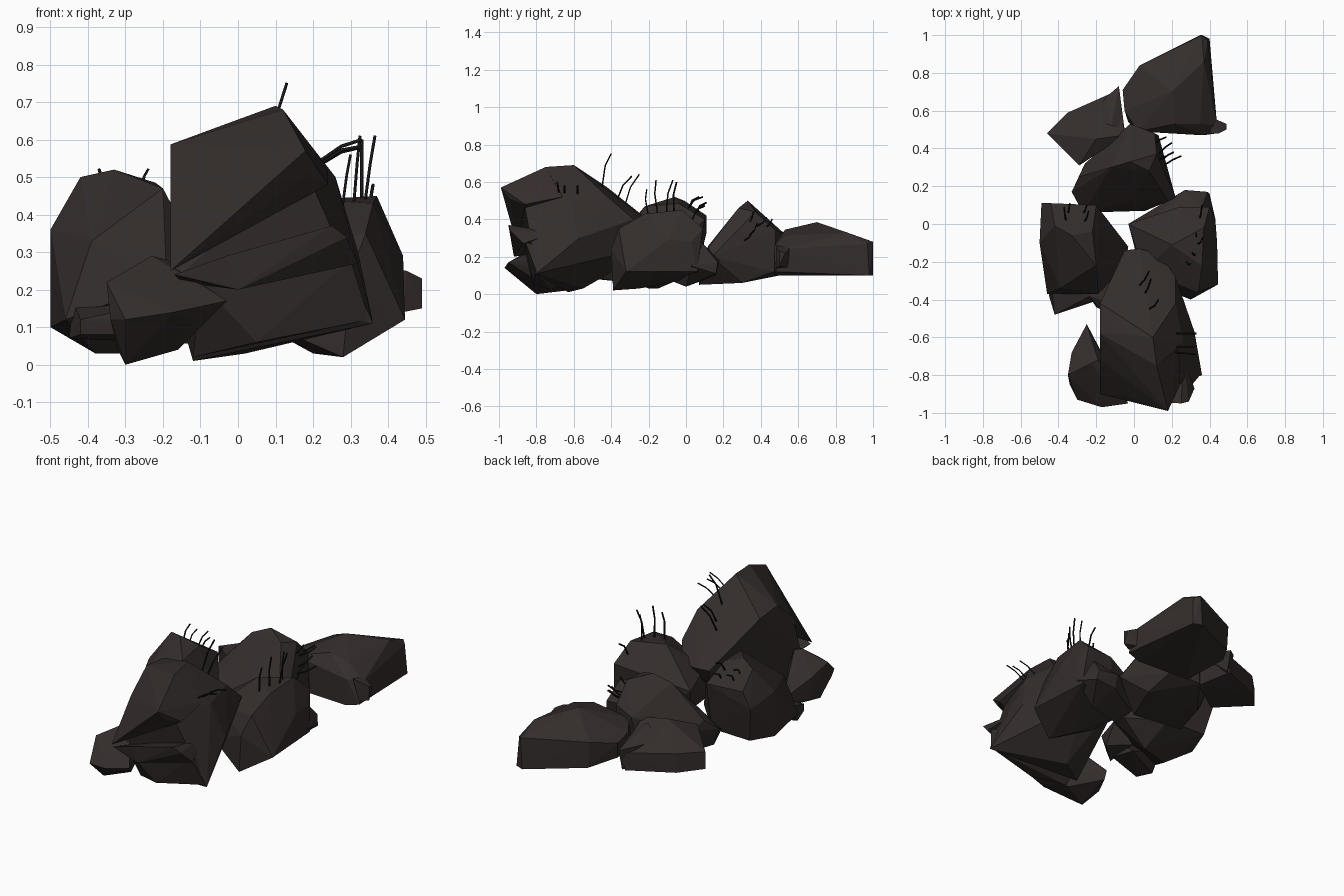
import bpy, bmesh
from mathutils import Vector


def material(name, rgb):
    m = bpy.data.materials.new(name)
    m.diffuse_color = (*rgb, 1)
    return m


STONE = material("dark_brown_stone", (0.034, 0.026, 0.025))
TWIG = material("charred_black", (0.009, 0.008, 0.008))


def rock(name, corners):
    """Faceted boulder: convex hull around its corner points."""
    bm = bmesh.new()
    for c in corners:
        bm.verts.new(c)
    r = bmesh.ops.convex_hull(bm, input=bm.verts[:])
    junk = [g for g in set(r["geom_interior"] + r["geom_unused"])
            if isinstance(g, bmesh.types.BMVert) and g.is_valid]
    bmesh.ops.delete(bm, geom=junk, context='VERTS')
    bmesh.ops.recalc_face_normals(bm, faces=bm.faces[:])
    me = bpy.data.meshes.new(name)
    bm.to_mesh(me)
    bm.free()
    me.materials.append(STONE)
    ob = bpy.data.objects.new(name, me)
    bpy.context.collection.objects.link(ob)


def twigs(name, pairs, bend=(0, -0.012, 0.012), radius=0.0045):
    """Thin kinked stalks, each from a root to a tip."""
    cu = bpy.data.curves.new(name, 'CURVE')
    cu.dimensions = '3D'
    cu.bevel_depth = radius
    cu.bevel_resolution = 0
    cu.use_fill_caps = True
    for root, tip in pairs:
        a, b = Vector(root), Vector(tip)
        a = a - (b - a) * 0.25
        pts = [a, a.lerp(b, 0.6) + Vector(bend), b]
        s = cu.splines.new('POLY')
        s.points.add(2)
        for p, co in zip(s.points, pts):
            p.co = (*co, 1)
    cu.materials.append(TWIG)
    ob = bpy.data.objects.new(name, cu)
    bpy.context.collection.objects.link(ob)


# Tall leaning boulder at the front: body, overhanging brow, ledges below it
rock("tall_front_boulder", [
    (-.18, -.42, .57), (-.05, -.58, .635), (.10, -.60, .69), (.12, -.75, .68),
    (-.18, -.58, .587), (-.18, -.72, .47), (-.18, -.80, .22), (.18, -.87, .52),
    (-.05, -.14, .34), (.03, -.13, .34), (.14, -.16, .33), (.22, -.28, .40),
    (.22, -.42, .52), (.26, -.62, .50), (.32, -.57, .30), (.36, -.80, .11),
    (-.12, -.63, 0.01), (.02, -.55, .03), (.0, -.2, .23), (.15, -.25, .24)])
rock("overhanging_brow", [
    (.12, -.75, .68), (.18, -.99, .57), (.19, -.94, .51), (.06, -.94, .48),
    (-.04, -.91, .41), (-.18, -.90, .25), (-.18, -.72, .47), (.24, -.86, .48),
    (-.18, -.58, .587), (-.05, -.58, .635), (.24, -.66, .52), (.0, -.65, .4)])
rock("front_ledge", [
    (-.17, -.90, .24), (-.03, -.93, .29), (.25, -.95, .37), (.29, -.94, .34),
    (.32, -.87, .27), (0, -.92, .20), (-.15, -.80, .22), (.26, -.7, .33)])
rock("front_lower_ledge", [
    (-.1, -.86, .22), (.3, -.86, .28), (.35, -.80, .12), (.05, -.82, .06),
    (-.12, -.72, .02), (-.1, -.6, .1), (.3, -.65, .2)])

# Small wedge at the front left
rock("front_left_wedge", [
    (-.35, -.80, .22), (-.23, -.74, .29), (-.19, -.72, .28), (-.25, -.53, .08),
    (-.33, -.68, .17), (-.34, -.85, .12), (-.30, -.93, .12), (-.17, -.97, .14),
    (-.03, -.95, .17), (-.12, -.93, .12), (-.30, -.80, .0), (-.25, -.55, .03),
    (-.32, -.68, .04), (-.17, -.70, .2), (-.16, -.75, .04)])

# Middle left boulder
rock("middle_left_boulder", [
    (-.50, -.10, .36), (-.42, -.01, .50), (-.33, -.06, .52), (-.22, -.04, .485),
    (-.20, -.22, .47), (-.39, -.34, .33), (-.49, .11, .33), (-.44, .11, .42),
    (-.20, .10, .40), (-.15, .02, .33), (-.03, -.12, .15), (-.05, -.22, .18),
    (-.19, -.37, .22), (-.46, -.37, .12), (-.50, -.10, .10), (-.45, .06, .12),
    (-.38, -.2, .03), (-.2, -.15, .03), (-.2, .05, .12)])
rock("middle_left_foot", [
    (-.42, -.48, .08), (-.45, -.38, .07), (-.42, -.48, .12), (-.20, -.40, .13),
    (-.19, -.36, .17), (-.18, -.40, .08), (-.44, -.3, .17), (-.2, -.25, .06)])
rock("middle_gap_stone", [
    (-.24, -.38, .16), (-.18, -.45, .14), (-.12, -.42, .2), (-.08, -.25, .22),
    (-.2, -.44, .08), (-.05, -.3, .06), (-.2, -.25, .1)])

# Middle right boulder with a slab along its back edge
rock("middle_right_boulder", [
    (-.03, .0, .27), (.24, .09, .34), (.40, .09, .35), (.37, -.02, .45),
    (.20, -.11, .44), (.36, -.22, .43), (.34, -.36, .35), (.30, -.40, .24),
    (.445, -.32, .12), (.44, -.1, .29), (.43, .03, .28), (.42, .06, .12),
    (.28, -.39, .02), (.20, -.25, .03), (.20, .06, .09), (0, -.04, .14),
    (.05, -.25, .30), (.05, -.3, .12)])
rock("middle_right_slab", [
    (-.03, .0, .22), (.27, .18, .18), (.39, .17, .17), (.40, .16, .11),
    (.43, .03, .15), (.27, .16, .10), (.02, 0, .12), (.1, .03, .29),
    (.36, .09, .27), (.3, 0, .04), (.05, -.1, .08)])

# Pointed boulder behind the middle pair
rock("rear_middle_boulder", [
    (-.02, .33, .50), (-.12, .30, .46), (.12, .37, .44), (.08, .28, .46),
    (.22, .14, .20), (.18, .12, .25), (-.03, .12, .26), (-.27, .06, .14),
    (-.33, .17, .20), (-.29, .25, .27), (-.26, .32, .22), (-.02, .53, .32),
    (.11, .48, .34), (.13, .47, .12), (-.05, .5, .1), (-.25, .1, .06),
    (.06, .07, .05), (.15, .3, .06), (-.2, .3, .07)])

# Low blocky rock at the rear left
rock("rear_left_block", [
    (-.46, .48, .22), (-.46, .48, .12), (-.35, .59, .22), (-.35, .59, .11),
    (-.22, .60, .26), (-.08, .71, .20), (-.10, .70, .10), (-.05, .47, .31),
    (-.29, .31, .27), (-.29, .31, .12), (-.20, .45, .33), (-.06, .48, .10)])
rock("rear_left_chip", [
    (-.15, .67, .24), (-.08, .73, .22), (-.12, .52, .31), (-.05, .50, .28),
    (-.22, .56, .25), (-.08, .70, .10), (-.2, .55, .11)])

# Long flat boulder at the rear right
rock("rear_right_boulder", [
    (-.05, .60, .27), (-.06, .71, .25), (.03, .84, .28), (.36, 1.0, .28),
    (.39, .97, .27), (.40, .98, .10), (.35, 1.0, .10), (.04, .84, .13),
    (-.05, .70, .16), (-.03, .54, .15), (.02, .49, .29), (.03, .49, .10),
    (.20, .70, .385), (.22, .53, .345), (.37, .86, .33), (.35, .53, .31),
    (.44, .52, .24), (.44, .48, .12), (.36, .47, .10), (.37, .47, .25)])
rock("rear_right_knob", [
    (.40, .48, .26), (.45, .48, .25), (.49, .50, .23), (.49, .53, .22),
    (.49, .50, .15), (.44, .48, .14), (.42, .55, .14), (.42, .56, .25)])

# Stalks growing on each boulder
twigs("tall_boulder_stalks", [
    ((.09, -.44, .60), (.13, -.40, .75)), ((.06, -.36, .51), (.09, -.29, .63)),
    ((.03, -.32, .48), (.08, -.25, .64))])
twigs("tall_boulder_side_stalks", [
    ((.22, -.68, .54), (.33, -.69, .60)), ((.23, -.65, .54), (.32, -.65, .58)),
    ((.22, -.58, .53), (.33, -.58, .58))], (0, 0, .012))
twigs("middle_right_stalks", [
    ((.28, -.20, .43), (.30, -.21, .56)), ((.31, -.15, .44), (.325, -.16, .61)),
    ((.34, -.10, .44), (.365, -.07, .61)), ((.33, -.06, .44), (.33, -.05, .60)),
    ((.35, .04, .40), (.36, .10, .48))])
twigs("middle_left_stalks", [
    ((-.36, .02, .46), (-.37, .09, .52)), ((-.35, .06, .43), (-.34, .11, .49)),
    ((-.26, .02, .46), (-.24, .07, .52)), ((-.27, .06, .42), (-.25, .10, .47))])
twigs("rear_middle_stalks", [
    ((.16, .31, .29), (.25, .36, .34)), ((.15, .34, .32), (.21, .38, .38)),
    ((.14, .38, .37), (.20, .43, .41)), ((.12, .33, .38), (.17, .36, .44)),
    ((.10, .42, .36), (.17, .46, .40))], (0, .005, -.01))
